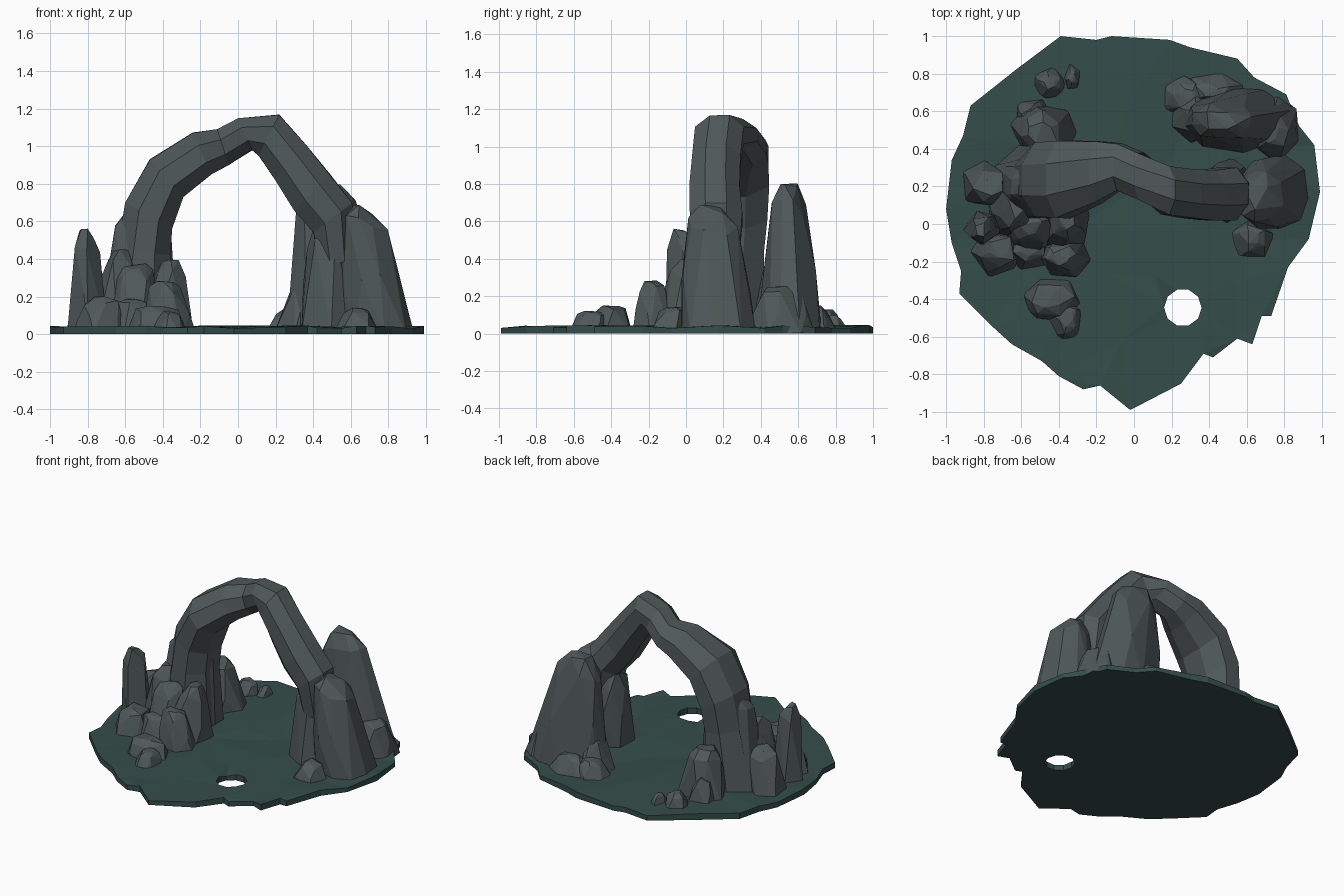
import bpy, bmesh, math, random
from mathutils import Vector
from mathutils.geometry import delaunay_2d_cdt

if "Cube" in bpy.data.objects:
    bpy.data.objects.remove(bpy.data.objects["Cube"])


def material(name, color):
    m = bpy.data.materials.new(name)
    m.diffuse_color = (*color, 1)
    m.use_nodes = True
    m.node_tree.nodes["Principled BSDF"].inputs["Base Color"].default_value = m.diffuse_color
    return m


MOSS = material("mossy_ground", (0.035, 0.075, 0.07))
STONE = material("dark_stone", (0.08, 0.098, 0.1))


def finish(name, bm, mat):
    bmesh.ops.recalc_face_normals(bm, faces=bm.faces)
    me = bpy.data.meshes.new(name)
    bm.to_mesh(me)
    bm.free()
    me.materials.append(mat)
    ob = bpy.data.objects.new(name, me)
    bpy.context.collection.objects.link(ob)
    return ob


def rock(name, cx, cy, h, rx, ry, dx=0, dy=0, top=0.5, sides=6, slant=(0, 0)):
    """Faceted boulder: convex hull of jittered rings, leaning by dx, dy, top cut on a slant."""
    random.seed(name)
    bm = bmesh.new()
    turn = random.random() * 6
    for t, s in ((0, 1.0), (0.42, 0.5 + 0.5 * top), (0.84, top), (1.0, top * 0.55)):
        for i in range(sides):
            a = turn + math.tau * (i + random.uniform(-0.25, 0.25)) / sides + t * 0.5
            r = s * random.uniform(0.94, 1.12)
            ox, oy = rx * r * math.cos(a), ry * r * math.sin(a)
            z = 0.002 + h * t
            if 0 < t < 1:
                z += random.uniform(-0.1, 0.06) * h
            elif t == 1:
                z -= random.uniform(0, 0.1) * h
            z += t * (ox * slant[0] + oy * slant[1])
            bm.verts.new((cx + dx * t + ox, cy + dy * t + oy, z))
    bmesh.ops.convex_hull(bm, input=bm.verts)
    loose = [v for v in bm.verts if not v.link_faces]
    bmesh.ops.delete(bm, geom=loose, context='VERTS')
    bmesh.ops.dissolve_limit(bm, angle_limit=0.1, verts=bm.verts, edges=bm.edges)
    finish(name, bm, STONE)


# Ground slab with ragged rim and a round hole
random.seed(3)
rim = [(-.39, 1), (-.2, .98), (-.12, 1), (.19, .98), (.3, .94), (.55, .88), (.64, .78), (.81, .69),
       (.88, .52), (.96, .42), (.99, .17), (.93, -.08), (.82, -.23), (.73, -.49), (.68, -.49),
       (.63, -.64), (.55, -.61), (.42, -.71), (.37, -.69), (.25, -.85), (-.02, -.99), (-.18, -.86),
       (-.27, -.88), (-.4, -.81), (-.49, -.73), (-.65, -.64), (-.76, -.54), (-.93, -.37),
       (-.92, -.25), (-.97, -.1), (-1, .08), (-.97, .34), (-.91, .47), (-.87, .63), (-.63, .82)]
hole = Vector((0.26, -0.445))
pts = [Vector(p) for p in rim]
n = len(pts)
edges = [(i, (i + 1) % n) for i in range(n)]
pts += [hole + 0.1 * Vector((math.cos(k * math.tau / 10), math.sin(k * math.tau / 10))) for k in range(10)]
edges += [(n + k, n + (k + 1) % 10) for k in range(10)]
for radius, count in ((0.3, 6), (0.62, 11)):
    for k in range(count):
        a = math.tau * k / count + random.uniform(-.15, .15)
        p = radius * Vector((math.cos(a), math.sin(a)))
        if (p - hole).length > 0.2:
            pts.append(p)
verts, _, faces, *_ = delaunay_2d_cdt(pts, edges, [], 1, 1e-5)
bm = bmesh.new()
bv = [bm.verts.new((v.x, v.y, 0)) for v in verts]
for f in faces:
    c = sum((verts[i] for i in f), Vector((0, 0))) / 3
    if (c - hole).length > 0.09:
        bm.faces.new([bv[i] for i in f])
ext = bmesh.ops.extrude_face_region(bm, geom=bm.faces[:])
for v in ext["geom"]:
    if isinstance(v, bmesh.types.BMVert):
        v.co.z = random.uniform(0.028, 0.046)
bmesh.ops.delete(bm, geom=[v for v in bm.verts if not v.link_faces], context='VERTS')
finish("ground_slab", bm, MOSS)

# Arch: octagonal sections lofted along the span
# each section: outer x, z, inner x, z, near y, far y
sections = [(-.74, .01, -.33, .01, .02, .42), (-.64, .45, -.36, .42, .03, .42),
            (-.6, .7, -.35, .56, .04, .43), (-.47, .93, -.29, .73, .03, .44),
            (-.24, 1.07, -.14, .85, .11, .44), (-.11, 1.09, -.05, .9, .18, .43),
            (.0, 1.15, .075, .98, .13, .38), (.22, 1.17, .11, .95, .05, .31),
            (.36, 1.01, .2, .82, .03, .29), (.49, .85, .3, .66, .02, .29),
            (.61, .7, .4, .54, .02, .3), (.62, .4, .44, .35, .06, .28)]
bm = bmesh.new()
rings = []
for ox, oz, ix, iz, y0, y1 in sections:
    mid = Vector(((ox + ix) / 2, (y0 + y1) / 2, (oz + iz) / 2))
    out = Vector(((ox - ix) / 2, 0, (oz - iz) / 2))
    side = Vector((0, (y1 - y0) / 2, 0))
    ring = []
    for k in range(8):
        a = math.tau * (k + 0.5) / 8
        r = 1.08 * random.uniform(0.97, 1.03)
        ring.append(bm.verts.new(mid + out * r * math.cos(a) + side * r * math.sin(a)))
    rings.append(ring)
for a, b in zip(rings, rings[1:]):
    for k in range(8):
        j = (k + 1) % 8
        bm.faces.new((a[k], a[j], b[j], b[k]))
bm.faces.new(rings[0])
bm.faces.new(rings[-1])
finish("stone_arch", bm, STONE)

# Right cluster: two tall pillars and their footing
for r in [("right_back_pillar", .56, .56, .81, .29, .17, -.11, -.01, .58, 10),
          ("right_front_pillar", .74, .17, .68, .2, .21, -.09, -.02, .64, 9, (-.25, -.3)),
          ("right_arch_support", .49, .18, .58, .16, .18, -.02, .01, .7),
          ("right_back_shoulder", .76, .5, .26, .13, .17, -.04, 0, .7),
          ("right_inner_foot", .31, .57, .28, .13, .14, .05, -.01, .6),
          ("right_back_slab", .26, .68, .14, .13, .12, .03, 0, .6),
          ("right_rear_stone", .42, .73, .15, .17, .08, 0, -.03, .6),
          ("right_front_stone", .63, -.09, .14, .12, .12, 0, .02, .6, 5)]:
    rock(*r)

# Left cluster: leg buttresses, spire and packed blocks
for r in [("left_leg_buttress", -.55, .2, .68, .21, .21, .05, .03, .72, 8),
          ("left_spire", -.8, -.02, .56, .1, .09, -.01, -.01, .75, 5),
          ("left_outer_block", -.79, .2, .33, .15, .13, .04, 0, .65, 5),
          ("left_gap_block", -.65, .07, .45, .13, .15, .03, .02, .7),
          ("left_front_block", -.55, -.04, .38, .15, .15, 0, .04, .7),
          ("left_inner_block", -.38, -.02, .4, .15, .16, .02, .04, .55),
          ("left_low_front_block", -.36, -.17, .29, .14, .12, -.03, -.01, .6),
          ("left_outer_front_block", -.74, -.16, .2, .14, .12, .02, .03, .7, 5),
          ("left_mid_front_block", -.56, -.15, .19, .13, .1, 0, .02, .7, 5),
          ("left_back_block", -.48, .49, .38, .17, .16, -.02, .0, .65),
          ("left_back_foot", -.54, .58, .2, .1, .1, 0, 0, .6, 5)]:
    rock(*r)

# Low stones trailing front and back on the left
for r in [("front_stone", -.44, -.4, .15, .15, .12, 0, 0, .75),
          ("front_tip_stone", -.36, -.52, .12, .09, .11, 0, .02, .7, 5),
          ("back_stone", -.45, .75, .13, .09, .09, 0, 0, .65, 5),
          ("back_pebble", -.33, .78, .1, .05, .08, 0, 0, .6, 5)]:
    rock(*r)
